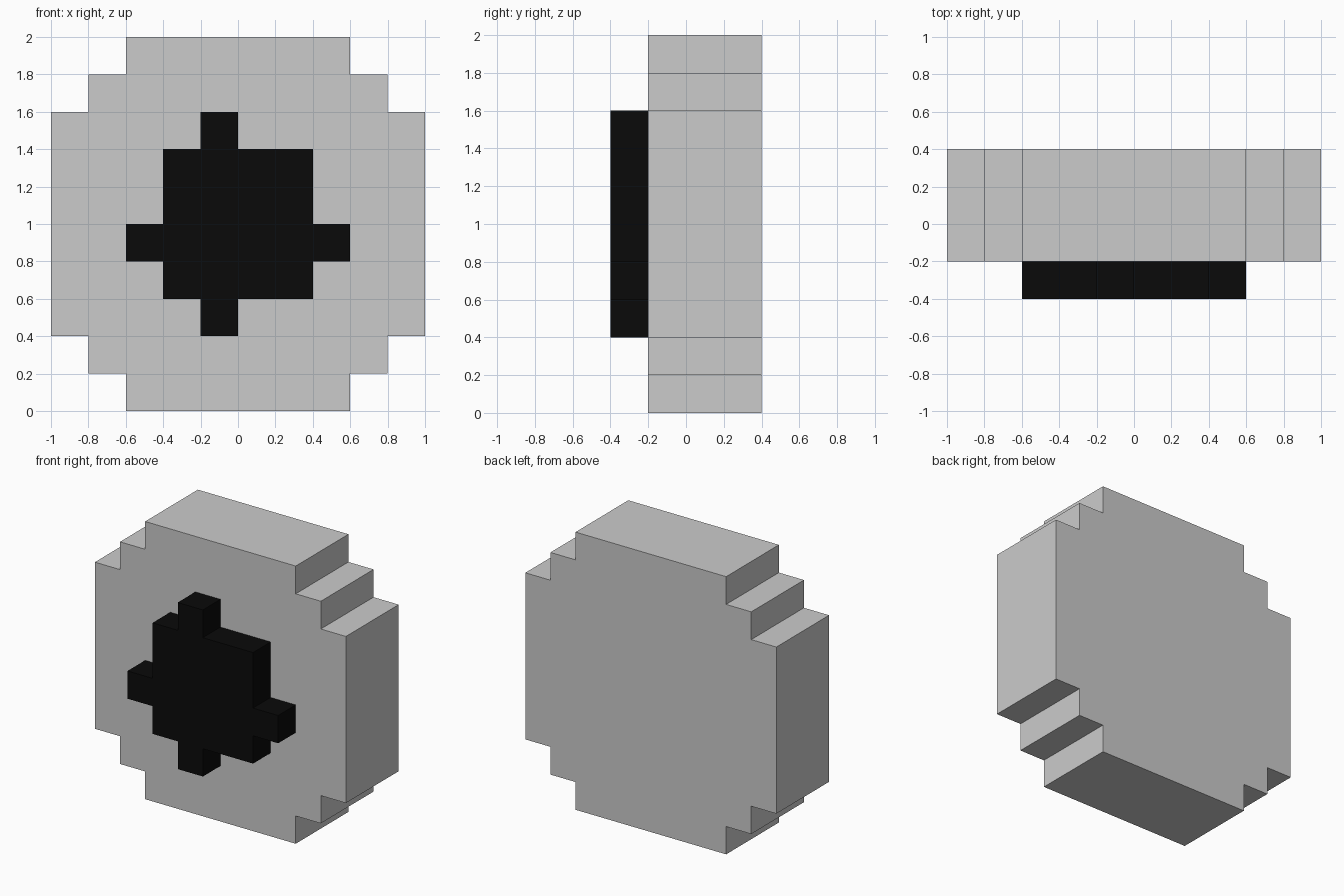
import bpy, bmesh

if "Cube" in bpy.data.objects:
    bpy.data.objects.remove(bpy.data.objects["Cube"])


def extrude_profile(name, points, y0, y1, colour):
    """Flat-sided coloured solid from an x/z outline, extruded along y."""
    bm = bmesh.new()
    face = bm.faces.new([bm.verts.new((x, y0, z)) for x, z in points])
    res = bmesh.ops.extrude_face_region(bm, geom=[face])
    verts = [g for g in res["geom"] if isinstance(g, bmesh.types.BMVert)]
    bmesh.ops.translate(bm, verts=verts, vec=(0, y1 - y0, 0))
    # the source face must remain as the front cap
    if not any(all(abs(v.co.y - y0) < 1e-6 for v in f.verts) for f in bm.faces):
        bmesh.ops.holes_fill(bm, edges=bm.edges[:])
    bmesh.ops.recalc_face_normals(bm, faces=bm.faces[:])
    mesh = bpy.data.meshes.new(name)
    bm.to_mesh(mesh)
    bm.free()
    mat = bpy.data.materials.new(name + "_colour")
    mat.diffuse_color = colour
    mat.use_nodes = True
    mat.node_tree.nodes["Principled BSDF"].inputs["Base Color"].default_value = mat.diffuse_color
    mesh.materials.append(mat)
    obj = bpy.data.objects.new(name, mesh)
    bpy.context.collection.objects.link(obj)


# Stepped round body: one quarter outline, mirrored around the centre (0, 1)
quarter = [(1.0, 0.6), (0.8, 0.6), (0.8, 0.8), (0.6, 0.8), (0.6, 1.0)]
half = [(x, 1 - z) for x, z in reversed(quarter)] + [(x, 1 + z) for x, z in quarter]
body_outline = half + [(-x, z) for x, z in reversed(half)]
extrude_profile("body", body_outline, -0.2, 0.4, (0.72, 0.71, 0.70, 1))

# Raised dark front plate: square with one off-centre tab per side
plate_outline = [
    (-0.4, 0.6), (-0.2, 0.6), (-0.2, 0.4), (0.0, 0.4), (0.0, 0.6), (0.4, 0.6),
    (0.4, 0.8), (0.6, 0.8), (0.6, 1.0), (0.4, 1.0), (0.4, 1.4),
    (0.0, 1.4), (0.0, 1.6), (-0.2, 1.6), (-0.2, 1.4), (-0.4, 1.4),
    (-0.4, 1.0), (-0.6, 1.0), (-0.6, 0.8), (-0.4, 0.8),
]
extrude_profile("front_plate", plate_outline, -0.4, -0.2, (0.003, 0.003, 0.003, 1))
